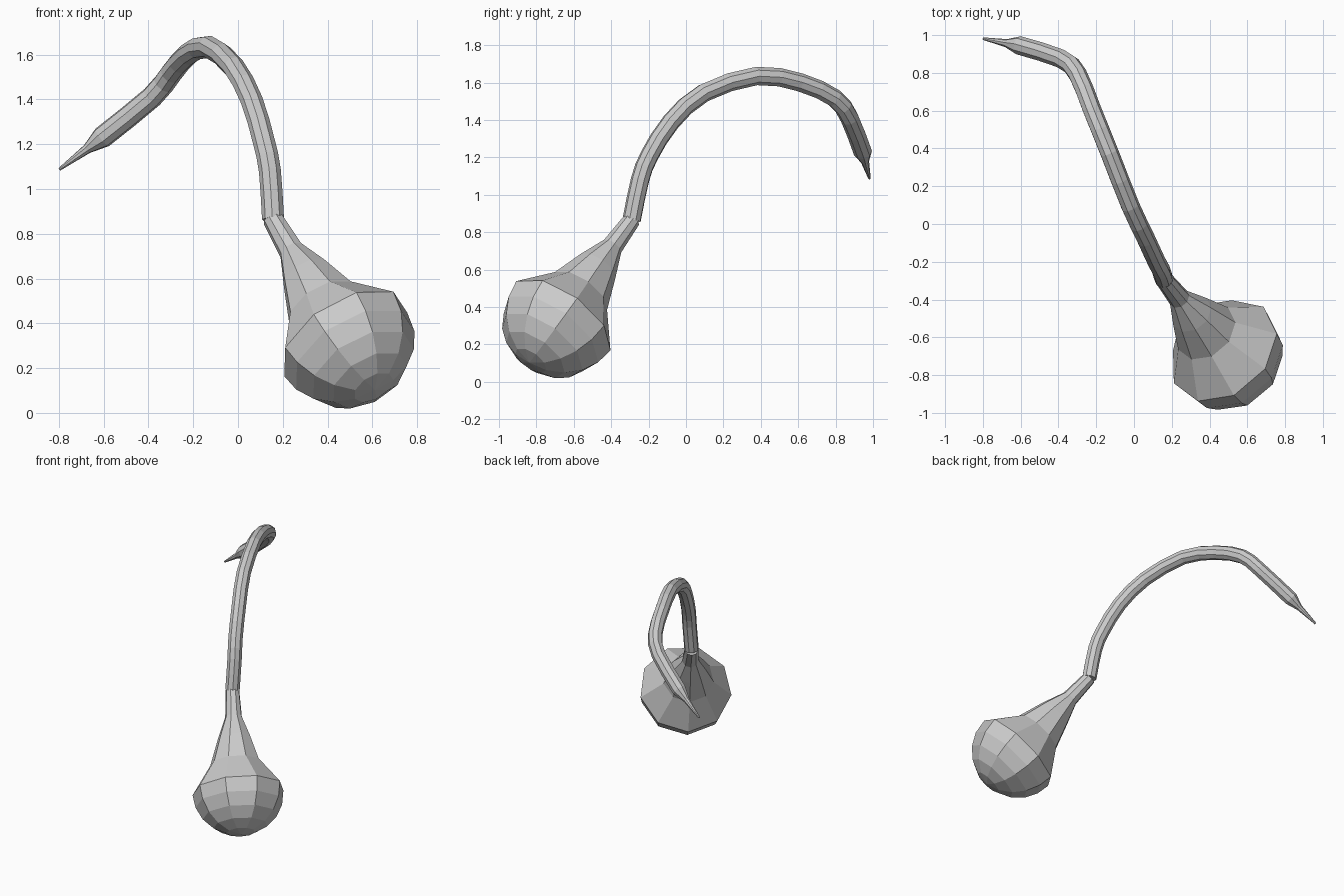
import bpy, bmesh, math
from mathutils import Vector

if "Cube" in bpy.data.objects:
    bpy.data.objects.remove(bpy.data.objects["Cube"])

SIDES = 9


def sweep(name, centres, radii, start_axis=None):
    """Skin 9-sided rings along a path, with a twist-free frame and closed ends."""
    pts = [Vector(p) for p in centres]
    tangents = []
    for i in range(len(pts)):
        a = (pts[i] - pts[i - 1]).normalized() if i else None
        b = (pts[i + 1] - pts[i]).normalized() if i < len(pts) - 1 else None
        tangents.append(((a or b) + (b or a)).normalized())
    if start_axis:
        tangents[0] = start_axis
    bm = bmesh.new()
    rings = []
    u = Vector((0, 0, -1))
    for p, r, t in zip(pts, radii, tangents):
        u = (u - t * u.dot(t)).normalized()
        v = t.cross(u)
        rings.append([bm.verts.new(p + r * (math.cos(k * math.tau / SIDES) * u
                                            + math.sin(k * math.tau / SIDES) * v))
                      for k in range(SIDES)])
    for a, b in zip(rings, rings[1:]):
        for k in range(SIDES):
            n = (k + 1) % SIDES
            bm.faces.new((a[k], a[n], b[n], b[k]))
    bm.faces.new(rings[0][::-1])
    bm.faces.new(rings[-1])
    bmesh.ops.remove_doubles(bm, verts=bm.verts, dist=0.0005)
    bmesh.ops.recalc_face_normals(bm, faces=bm.faces)
    me = bpy.data.meshes.new(name)
    bm.to_mesh(me)
    bm.free()
    ob = bpy.data.objects.new(name, me)
    bpy.context.collection.objects.link(ob)
    return ob


def smooth_path(points, steps):
    """Catmull-Rom curve through the points."""
    p = [Vector(q) for q in points]
    p = [2 * p[0] - p[1]] + p + [2 * p[-1] - p[-2]]
    out = []
    for a, b, c, d in zip(p, p[1:], p[2:], p[3:]):
        for s in range(steps):
            t = s / steps
            out.append(0.5 * (2 * b + (c - a) * t + (2 * a - 5 * b + 4 * c - d) * t * t
                              + (3 * b - a - 3 * c + d) * t ** 3))
    return out + [p[-2]]


# Round bulb with flared neck
centre = Vector((0.487, -0.687, 0.312))
joint = Vector((0.157, -0.29, 0.865))
axis = (joint - centre).normalized()
R = 0.317
centres, radii = [], []
for deg in (-90, -72, -54, -36, -18, 0):
    a = math.radians(deg)
    centres.append(centre + axis * (R * math.sin(a) + 0.03))
    radii.append(max(R * math.cos(a), 0.0001))
centres += [(0.38, -0.57, 0.475), (0.305, -0.475, 0.612), (0.24, -0.395, 0.722), joint]
radii += [0.175, 0.115, 0.058, 0.047]
sweep("bulb_and_neck", centres, radii, axis)

# Long bent handle
path = smooth_path([joint, (0.143, -0.245, 1.08), (0.116, -0.195, 1.21), (0.063, -0.08, 1.39),
                    (-0.02, 0.095, 1.545), (-0.13, 0.375, 1.635), (-0.225, 0.61, 1.60),
                    (-0.3, 0.795, 1.515), (-0.385, 0.875, 1.41), (-0.607, 0.945, 1.23)], 2)
# Narrow pointed end
tip = [(-0.675, 0.957, 1.178), (-0.797, 0.981, 1.088)]
sweep("bent_handle", path + tip, [0.05] * len(path) + [0.022, 0.007])
